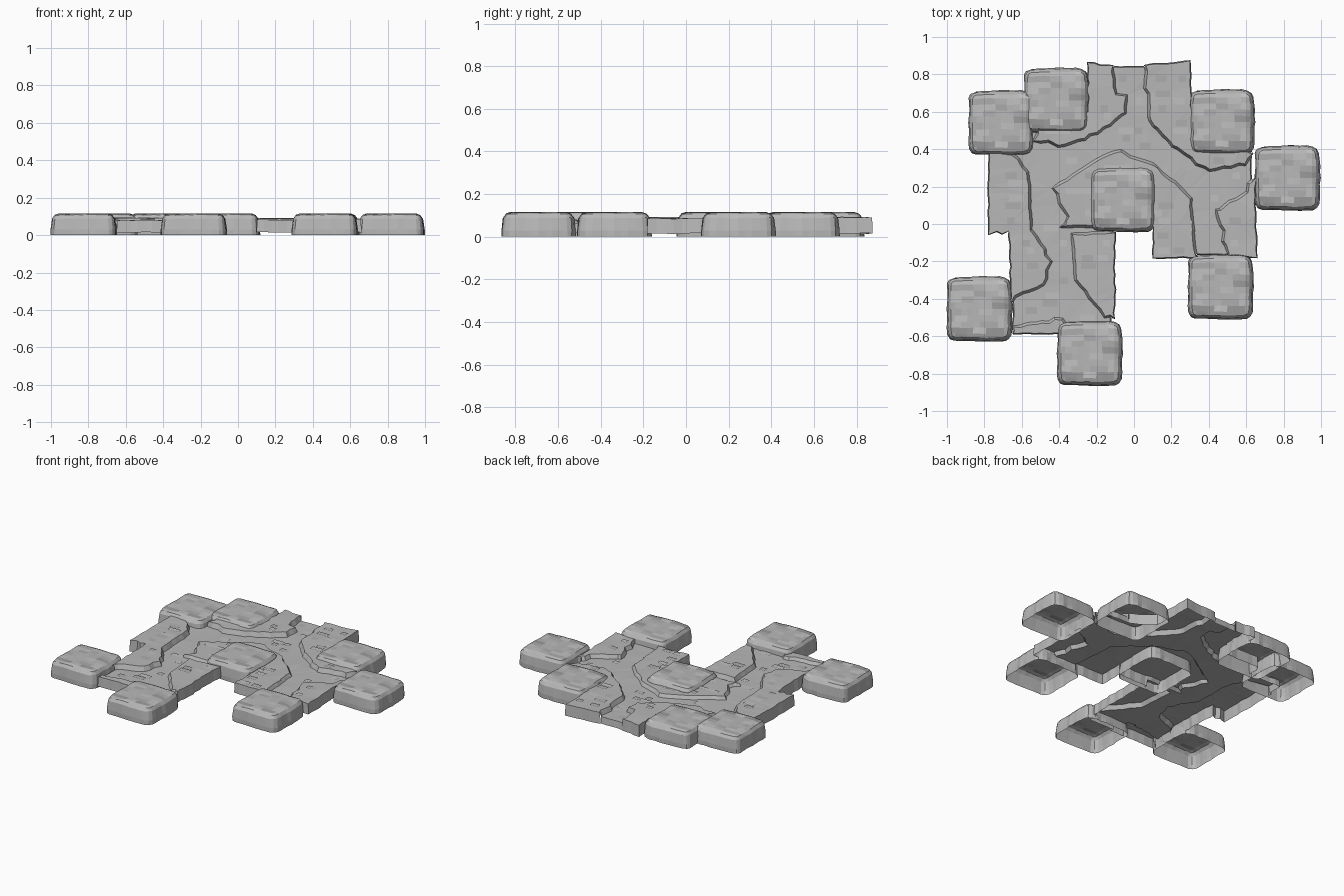
import bpy, bmesh, math, random
from mathutils import Vector, noise
from mathutils.geometry import delaunay_2d_cdt

if "Cube" in bpy.data.objects:
    bpy.data.objects.remove(bpy.data.objects["Cube"])

random.seed(4)


def material(name, g):
    m = bpy.data.materials.new(name)
    m.diffuse_color = (g, g, g, 1)
    m.use_nodes = True
    m.node_tree.nodes["Principled BSDF"].inputs["Base Color"].default_value = m.diffuse_color
    return m


MATS = [material("stone grey", 0.48), material("pale stone", 0.53),
        material("mid stone", 0.42), material("dark stone", 0.33)]


def make_object(name, bm):
    me = bpy.data.meshes.new(name)
    bm.to_mesh(me)
    bm.free()
    for m in MATS:
        me.materials.append(m)
    ob = bpy.data.objects.new(name, me)
    bpy.context.collection.objects.link(ob)
    return ob


# ---- Square stepping slabs: rounded, hollow below, with mottled tops ----
def slab(name, cx, cy):
    inner = [0.132 * i / 4 for i in range(-4, 5)]
    steps = [-0.166, -0.152] + inner + [0.152, 0.166]
    n = len(steps)
    ring_z = [0.088, 0.107, 0.114]
    bm = bmesh.new()
    grid = []
    for j in range(n):
        row = []
        for i in range(n):
            ring = min(i, j, n - 1 - i, n - 1 - j)
            x, y = steps[i], steps[j]
            # pull the corners in so that the outline is rounded
            over = min(abs(x), abs(y)) / 0.166
            k = 1 - 0.08 * max(0, over - 0.75) / 0.25
            w = noise.noise_vector(Vector((x * 14 + 3, y * 14, 1.7)))
            z = ring_z[min(ring, 2)] + w.z * 0.004
            row.append(bm.verts.new((x * k + w.x * 0.006, y * k + w.y * 0.006, z)))
        grid.append(row)
    rng = random.Random(11)
    for j in range(n - 1):
        left, mat = 0, 0
        for i in range(n - 1):
            if left == 0:      # horizontal runs of one tone
                left, mat = rng.randint(2, 3), rng.choice([0, 0, 0, 1, 1, 2, 2, 3])
            left -= 1
            f = bm.faces.new((grid[j][i], grid[j][i + 1], grid[j + 1][i + 1], grid[j + 1][i]))
            rim = min(i, j, n - 2 - i, n - 2 - j) < 1
            f.material_index = 0 if rim else mat
    # side walls, flaring slightly to the ground
    loop = ([grid[0][i] for i in range(n)] + [grid[j][-1] for j in range(1, n)]
            + [grid[-1][i] for i in range(n - 2, -1, -1)] + [grid[j][0] for j in range(n - 2, 0, -1)])
    for z, s in ((0.03, 1.04), (0.0, 1.0)):
        low = []
        for v in loop:
            w = noise.noise_vector(v.co * 22) * 0.005
            low.append(bm.verts.new((v.co.x * s + w.x, v.co.y * s + w.y, z)))
        for a in range(len(loop)):
            b = (a + 1) % len(loop)
            bm.faces.new((loop[b], loop[a], low[a], low[b]))
        loop = low
    make_object(name, bm).location = (cx, cy, 0)


for k, (x, y) in enumerate([(-0.71, 0.54), (-0.415, 0.66), (0.47, 0.545), (0.82, 0.245),
                            (-0.06, 0.13), (0.463, -0.337), (-0.826, -0.455), (-0.237, -0.692)]):
    slab("stepping_slab_%d" % (k + 1), x, y)

# ---- Cracked pavement: raised pieces around a sunken winding path ----
FLOOR = 0.06
BASE = 0.015
regions = []


def rough(poly):
    """Split the outline into short lengths; slanted runs break up more than straight ones."""
    out = []
    for a, b in zip(poly, poly[1:] + poly[:1]):
        a, b = Vector(a), Vector(b)
        d = b - a
        cuts = max(1, round(d.length / 0.04))
        amp = 0.01 if min(abs(d.x), abs(d.y)) < 0.025 else 0.022
        for i in range(cuts):
            p = a.lerp(b, i / cuts)
            w = noise.noise_vector(Vector((p.x * 25, p.y * 25, 0.5))).to_2d()
            out.append(p + w * (amp if i else 0.01))
    return out


def piece(height, *poly):
    regions.append((height, rough(list(poly))))


# back left and back right pieces
piece(.092, (-.25, .865), (-.11, .85), (-.09, .7), (-.035, .69), (-.04, .59), (-.19, .48), (-.37, .41),
      (-.54, .44), (-.5, .6), (-.25, .6))
piece(.09, (.05, .85), (.305, .873), (.31, .6), (.64, .38), (.6, .31), (.4, .28), (.2, .41), (.08, .55))
# left edge, front left pair
piece(.092, (-.78, .4), (-.65, .38), (-.56, .28), (-.54, -.03), (-.78, -.055))
piece(.092, (-.67, -.03), (-.54, -.03), (-.44, -.2), (-.48, -.33), (-.66, -.42))
piece(.088, (-.34, -.045), (-.1, -.04), (-.1, -.51), (-.16, -.5), (-.32, -.3))
# middle, right edge, front edge
piece(.082, (-.4, -.02), (-.36, .04), (-.44, .19), (-.23, .33), (-.1, .4), (.1, .33), (.31, .14),
      (.34, -.18), (.1, -.185), (.1, -.02))
piece(.086, (.65, .27), (.6, .18), (.43, .08), (.5, -.17), (.66, -.185))
piece(.08, (-.65, -.59), (-.3, -.59), (-.38, -.5), (-.65, -.54))
# sunken floor as four overlapping rectangles
for x0, x1, y0, y1 in ((-.23, .28, .3, .845), (-.76, .63, 0, .5), (-.65, -.12, -.57, .01), (.12, .64, -.165, .01)):
    piece(FLOOR, (x0, y0), (x1, y0), (x1, y1), (x0, y1))


def inside(p, poly):
    hit = False
    for a, b in zip(poly, poly[1:] + poly[:1]):
        if (a.y > p.y) != (b.y > p.y) and p.x < (b.x - a.x) * (p.y - a.y) / (b.y - a.y) + a.x:
            hit = not hit
    return hit


def level(p):
    return next((h for h, poly in regions if inside(p, poly)), None)


pts, edges = [], []
for h, poly in regions:
    s, m = len(pts), len(poly)
    pts += poly
    edges += [(s + i, s + (i + 1) % m) for i in range(m)]
co, _, tris, *_ = delaunay_2d_cdt(pts, edges, [], 0, 1e-4)

bm = bmesh.new()
tops, side_of = [], {}
for t in tris:
    t = list(t)
    a, b, c = (co[i] for i in t)
    if (b - a).cross(c - a) < 0:
        t.reverse()
    h = level((a + b + c) / 3)
    if h is not None:
        tops.append((t, h))
        for i in range(3):
            side_of[(t[i], t[(i + 1) % 3])] = h

# Steps between levels, with upper rims set back so the walls slope
walls, push = [], {}
for (a, b), h in side_of.items():
    low = side_of.get((b, a), BASE)
    if low < h:
        walls.append((a, b, h, low))
        d = co[b] - co[a]
        nrm = Vector((-d.y, d.x)).normalized() * (0.006 if low == BASE else 0.014)
        for v in (a, b):
            push.setdefault((v, h), []).append(nrm)

made = {}


def vert(v, h):
    if (v, h) not in made:
        p = co[v].copy()
        if (v, h) in push:
            p += sum(push[(v, h)], Vector((0, 0))) / len(push[(v, h)])
        z = h + noise.noise(Vector((p.x * 9, p.y * 9, h))) * 0.004
        made[(v, h)] = bm.verts.new((p.x, p.y, z))
    return made[(v, h)]


for t, h in tops:
    bm.faces.new([vert(v, h) for v in t])
for a, b, h, low in walls:
    bm.faces.new((vert(b, h), vert(a, h), vert(a, low), vert(b, low)))
make_object("cracked_pavement", bm)

# ---- Faint tone patches lying on the pavement ----
bm = bmesh.new()
for i in range(-8, 8):
    for j in range(-16, 23):
        x, y = i * 0.1 + random.uniform(0, 0.04), j * 0.04
        w = random.choice((0.04, 0.06, 0.08))
        mat = random.choice((None, None, 1, 2))
        corners = [(x, y), (x + w, y), (x + w, y + 0.035), (x, y + 0.035)]
        hs = {level(Vector((px + ex, py + ey))) for px, py in corners
              for ex in (-0.018, 0.018) for ey in (-0.018, 0.018)}
        if mat and len(hs) == 1 and None not in hs:
            z = min(hs) + 0.004
            f = bm.faces.new([bm.verts.new((px, py, z)) for px, py in corners])
            f.material_index = mat
make_object("stone_tone_patches", bm)
